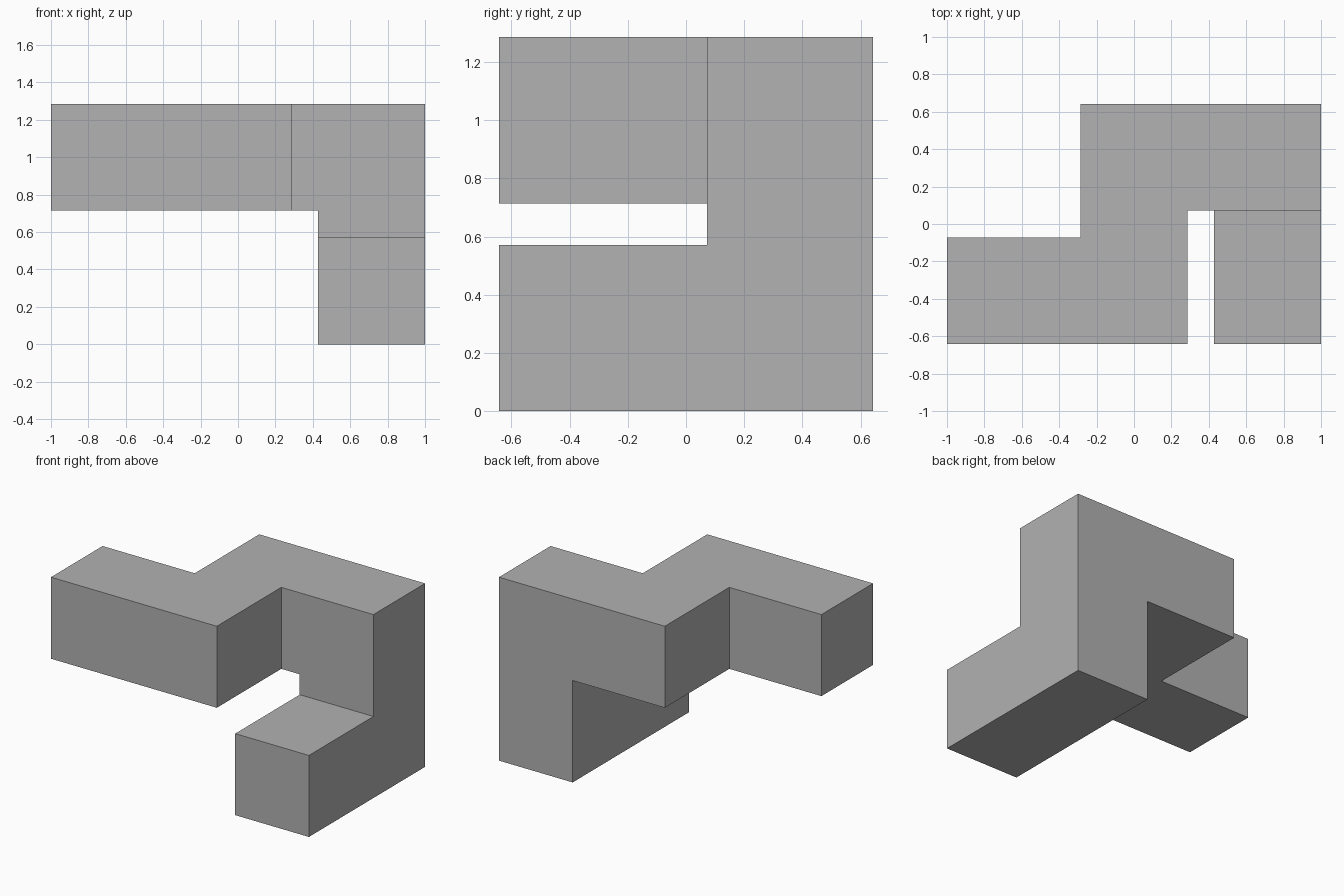
import bpy
import bmesh
from itertools import product

cube = bpy.data.objects.get("Cube")
if cube:
    bpy.data.objects.remove(cube, do_unlink=True)

UNIT = 1 / 7            # the piece is laid out on a 14 x 9 x 9 unit grid
SIZE = (14, 9, 9)

# Square bars as (low corner, high corner) in grid units
BARS = [
    ((0, 0, 5), (9, 4, 9)),     # upper arm
    ((5, 0, 5), (9, 9, 9)),     # upper bridge
    ((5, 5, 5), (14, 9, 9)),    # upper back bar
    ((10, 5, 0), (14, 9, 9)),   # upright leg
    ((10, 0, 0), (14, 9, 4)),   # foot
]


def solid(cell):
    return any(all(a <= c < b for a, c, b in zip(low, cell, high))
               for low, high in BARS)


# Outer skin of the joined bars, one square per exposed cell side
bm = bmesh.new()
corners = {}


def corner(p):
    if p not in corners:
        x, y, z = p
        corners[p] = bm.verts.new(((x - SIZE[0] / 2) * UNIT,
                                   (y - SIZE[1] / 2) * UNIT, z * UNIT))
    return corners[p]


for cell in product(*map(range, SIZE)):
    if not solid(cell):
        continue
    for axis, side in product(range(3), (0, 1)):
        beside = list(cell)
        beside[axis] += 2 * side - 1
        if solid(beside):
            continue
        u, v = (axis + 1) % 3, (axis + 2) % 3
        ring = []
        for du, dv in ((0, 0), (1, 0), (1, 1), (0, 1)):
            p = list(cell)
            p[axis] += side
            p[u] += du
            p[v] += dv
            ring.append(corner(tuple(p)))
        bm.faces.new(ring if side else ring[::-1])

# Merge the squares into clean flat faces
bmesh.ops.dissolve_limit(bm, angle_limit=0.01, verts=bm.verts, edges=bm.edges)

mesh = bpy.data.meshes.new("interlocking_block")
bm.to_mesh(mesh)
bm.free()
block = bpy.data.objects.new("interlocking_block", mesh)
bpy.context.collection.objects.link(block)

# Plain grey
grey = bpy.data.materials.new("plain_grey")
grey.use_nodes = True
colour = (0.445, 0.445, 0.445, 1)
grey.diffuse_color = colour
grey.node_tree.nodes["Principled BSDF"].inputs["Base Color"].default_value = colour
mesh.materials.append(grey)
